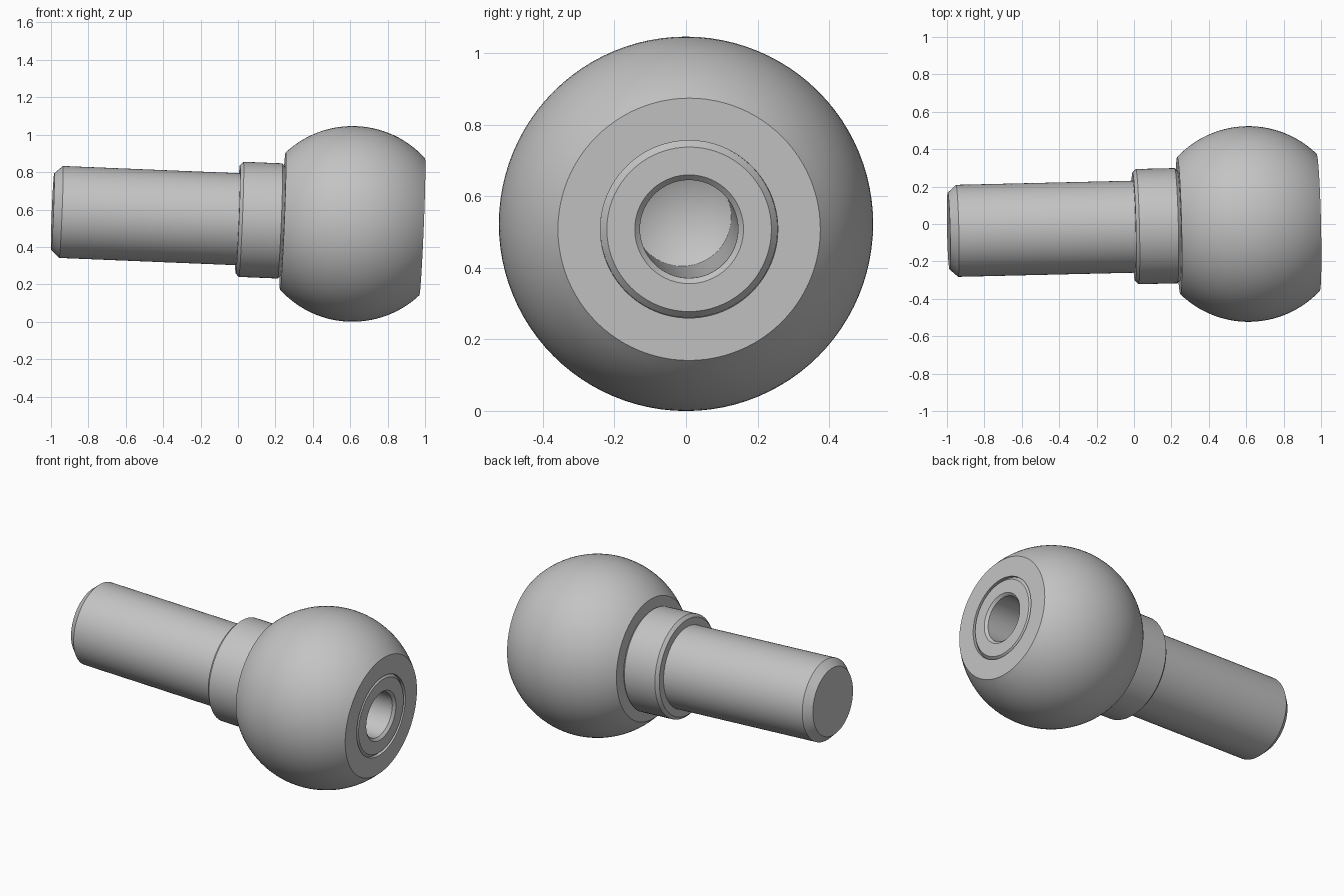
import bpy, bmesh, math
from mathutils import Vector, Matrix

cube = bpy.data.objects.get("Cube")
if cube:
    bpy.data.objects.remove(cube, do_unlink=True)

# Single grey metal
metal = bpy.data.materials.new("grey metal")
metal.use_nodes = True
GREY = (0.55, 0.55, 0.55, 1)
metal.diffuse_color = GREY
metal.node_tree.nodes["Principled BSDF"].inputs["Base Color"].default_value = GREY

# Shared slightly tilted axis through the ball centre
R = 0.523
CENTRE = Vector((0.612, 0, R))
AXIS = Vector((1, 0.0235, -0.041)).normalized()
PLACE = Matrix.Translation(CENTRE) @ AXIS.to_track_quat('Z', 'Y').to_matrix().to_4x4()


def revolve(name, profile, segments=72):
    """Spin (radius, distance along axis) points around the shared axis."""
    bm = bmesh.new()
    verts = [bm.verts.new((r, 0, s)) for r, s in profile]
    edges = [bm.edges.new(pair) for pair in zip(verts, verts[1:])]
    bmesh.ops.spin(bm, geom=verts + edges, cent=(0, 0, 0), axis=(0, 0, 1),
                   angle=math.tau, steps=segments, use_duplicate=False)
    bmesh.ops.remove_doubles(bm, verts=bm.verts, dist=1e-5)
    bmesh.ops.recalc_face_normals(bm, faces=bm.faces)
    mesh = bpy.data.meshes.new(name)
    bm.to_mesh(mesh)
    bm.free()
    mesh.materials.append(metal)
    obj = bpy.data.objects.new(name, mesh)
    bpy.context.collection.objects.link(obj)
    obj.matrix_world = PLACE
    bpy.ops.object.select_all(action='DESELECT')
    obj.select_set(True)
    bpy.context.view_layer.objects.active = obj
    bpy.ops.object.shade_smooth_by_angle(angle=math.radians(25))
    return obj


# Ball truncated at both ends, with a bore along its axis
FLAT = 0.373
BORE = 0.248
start = math.asin(FLAT / R)
arc = [-start + 2 * start * i / 28 for i in range(29)]
ball = [(BORE, -FLAT)]
ball += [(R * math.cos(a), R * math.sin(a)) for a in arc]
ball += [(BORE, FLAT), (BORE, -FLAT)]
revolve("ball", ball, 96)

# Shaft with a chamfered free end
revolve("shaft", [(0, -1.605), (0.205, -1.605), (0.246, -1.56),
                  (0.246, -0.6), (0, -0.6)])

# Collar with chamfered rims against the ball
revolve("collar", [(0, -0.614), (0.29, -0.614), (0.308, -0.596),
                   (0.308, -0.388), (0.29, -0.37), (0, -0.37)][1:5]
        + [(0.24, -0.37), (0.24, -0.614), (0.29, -0.614)])

# Core inside the ball: chamfered end and a drilled blind hole
revolve("drilled_core", [(0.2475, -0.6), (0.2475, 0.354), (0.23, FLAT),
                         (0.152, FLAT), (0.137, 0.358),
                         (0.137, -0.45), (0, -0.53)])
